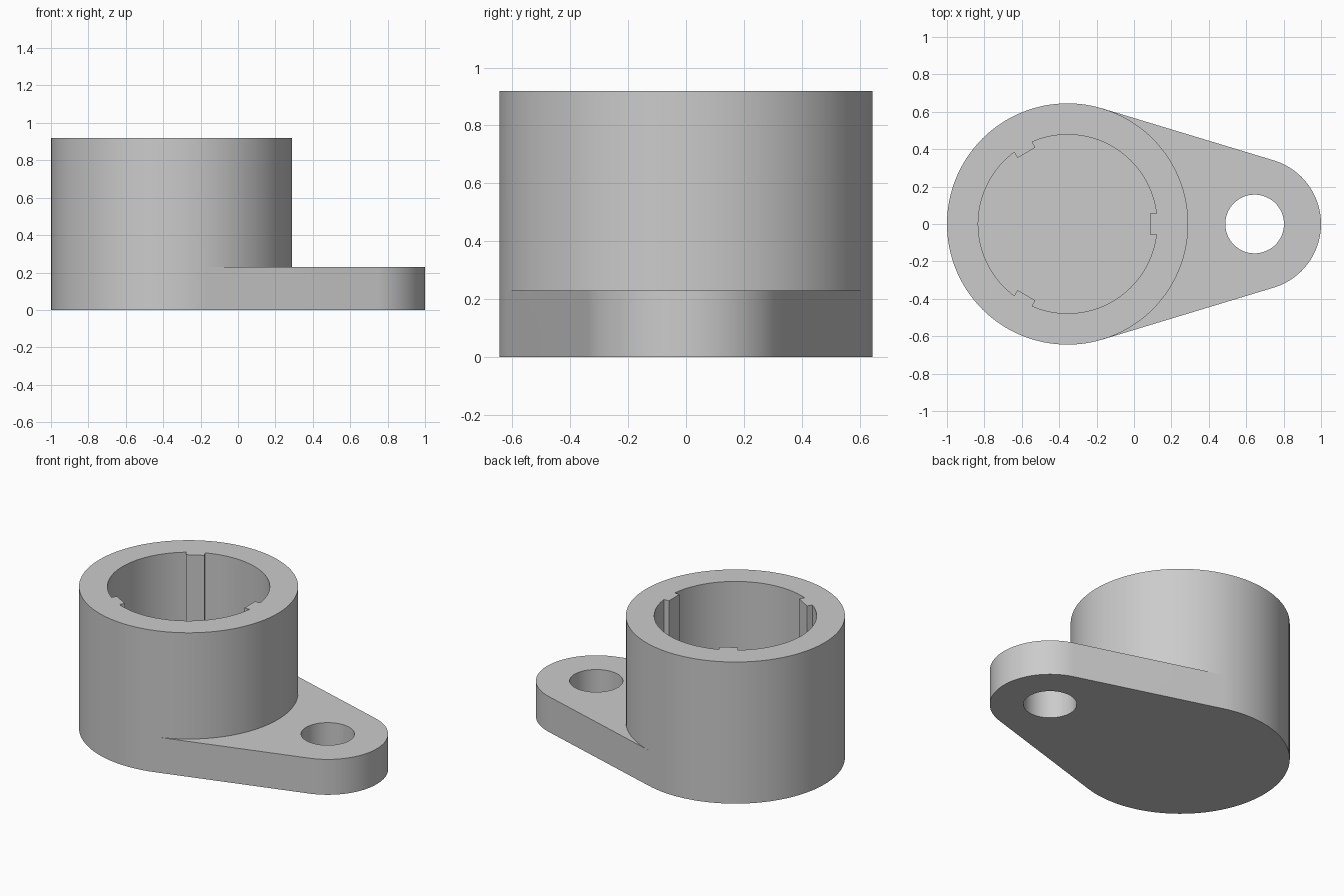
import bpy
import bmesh
from math import acos, asin, cos, sin, pi, radians
from mathutils import Vector

cube = bpy.data.objects.get("Cube")
if cube:
    bpy.data.objects.remove(cube, do_unlink=True)

CUP, CUP_R, BORE_R = Vector((-0.355, 0)), 0.645, 0.478
LUG, LUG_R, HOLE_R = Vector((0.645, 0)), 0.355, 0.157
LUG_TOP, FLOOR, RIM = 0.23, 0.23, 0.92
KEY_R, KEY_HALF = 0.44, 0.055
TANGENT = acos((CUP_R - LUG_R) / (LUG.x - CUP.x))


def arc(centre, radius, start, end, steps):
    angles = [start + (end - start) * i / steps for i in range(steps + 1)]
    return [centre + radius * Vector((cos(a), sin(a))) for a in angles]


def bore_outline():
    """Round bore with three flat keys standing inward."""
    half = asin(KEY_HALF / BORE_R)
    points = []
    for k in range(3):
        turn = radians(120 * k)
        side, out = Vector((-sin(turn), cos(turn))), Vector((cos(turn), sin(turn)))
        points += [CUP + out * KEY_R + side * s * KEY_HALF for s in (-1, 1)]
        points += arc(CUP, BORE_R, turn + half, turn + radians(120) - half, 36)
    return points


bm = bmesh.new()


def wall(points, low, high, closed=True):
    bottom = [bm.verts.new((*p, low)) for p in points]
    top = [bm.verts.new((*p, high)) for p in points]
    for i in range(len(points) if closed else len(points) - 1):
        j = (i + 1) % len(points)
        bm.faces.new((bottom[i], bottom[j], top[j], top[i]))


def flat(z, *loops):
    edges = []
    for points in loops:
        ring = [bm.verts.new((*p, z)) for p in points]
        edges += [bm.edges.new((ring[i - 1], ring[i])) for i in range(len(ring))]
    bmesh.ops.triangle_fill(bm, edges=edges, use_beauty=True, normal=(0, 0, 1))


# Outlines: cup arcs either side of the tangent points, lug end, hole and bore
cup_inner = arc(CUP, CUP_R, -TANGENT, TANGENT, 52)
cup_outer = arc(CUP, CUP_R, TANGENT, 2 * pi - TANGENT, 76)
lug_end = arc(LUG, LUG_R, -TANGENT, TANGENT, 48)
hole = arc(LUG, HOLE_R, 0, 2 * pi, 64)[:-1]
bore = bore_outline()
base = lug_end + cup_outer
cup_circle = cup_inner[:-1] + cup_outer[:-1]

# Base plate with lug
wall(base, 0, LUG_TOP)
wall(hole, 0, LUG_TOP)
flat(0, base, hole)
flat(LUG_TOP, lug_end + cup_inner[::-1], hole)

# Cup wall, rim, keyed bore and floor
wall(cup_circle, LUG_TOP, RIM)
flat(RIM, cup_circle, bore)
wall(bore, FLOOR, RIM)
flat(FLOOR, bore)

bmesh.ops.remove_doubles(bm, verts=bm.verts[:], dist=0.0001)
bmesh.ops.recalc_face_normals(bm, faces=bm.faces[:])
mesh = bpy.data.meshes.new("keyed_socket_with_lug")
bm.to_mesh(mesh)
bm.free()
body = bpy.data.objects.new("keyed_socket_with_lug", mesh)
bpy.context.collection.objects.link(body)

# Plain grey
grey = bpy.data.materials.new("plain grey")
grey.use_nodes = True
colour = (0.6, 0.6, 0.6, 1)
grey.diffuse_color = colour
grey.node_tree.nodes["Principled BSDF"].inputs["Base Color"].default_value = colour
mesh.materials.append(grey)

bpy.ops.object.select_all(action="DESELECT")
body.select_set(True)
bpy.context.view_layer.objects.active = body
bpy.ops.object.shade_smooth_by_angle(angle=radians(25))
